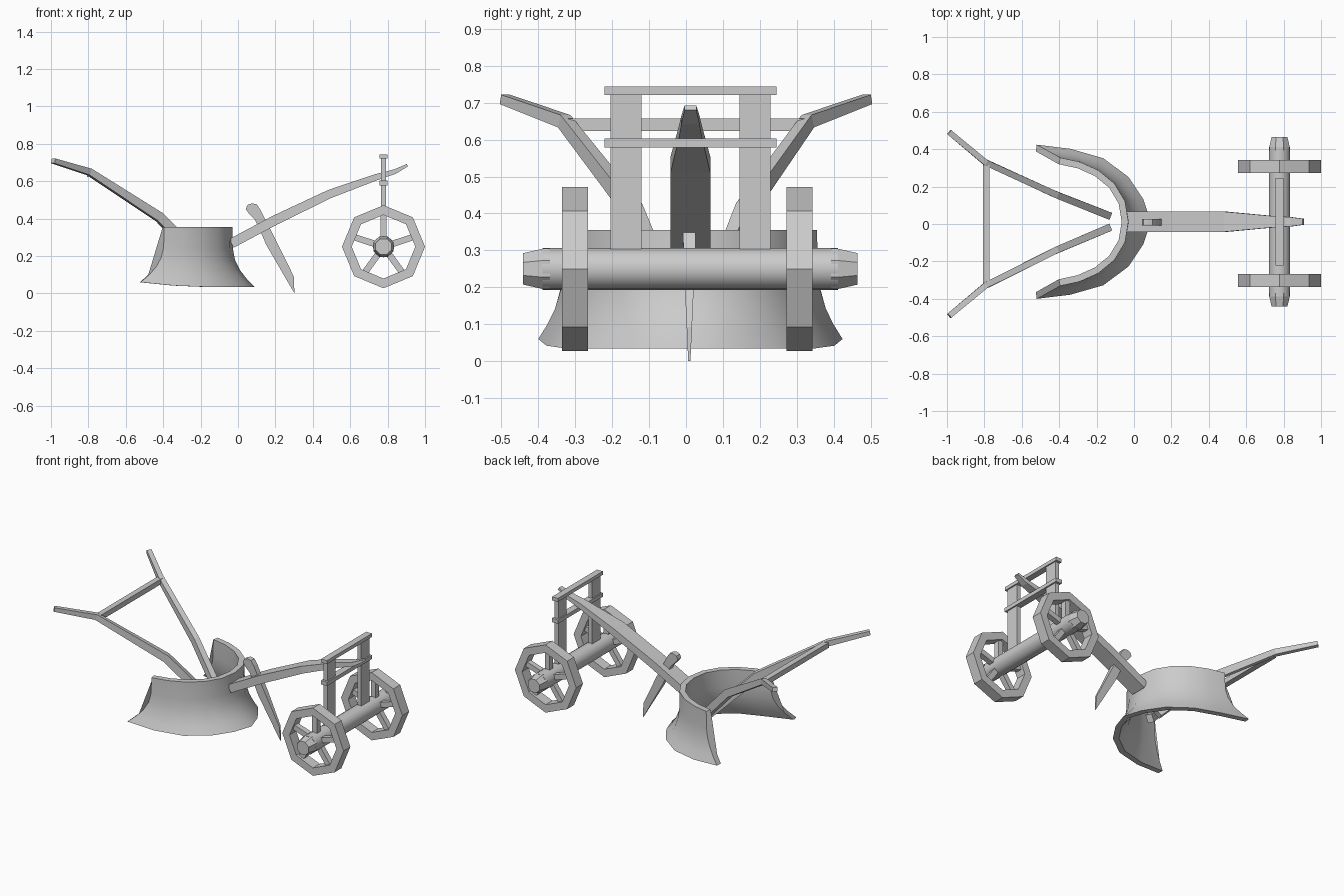
import bpy, bmesh, math
from mathutils import Vector, Matrix

if "Cube" in bpy.data.objects:
    bpy.data.objects.remove(bpy.data.objects["Cube"])

CY = 0.012            # centre line of the plough body
AX, AZ = 0.778, 0.25  # axle position


def make(name, verts, faces, smooth=None):
    me = bpy.data.meshes.new(name)
    me.from_pydata([tuple(v) for v in verts], [], faces)
    bm = bmesh.new()
    bm.from_mesh(me)
    bmesh.ops.recalc_face_normals(bm, faces=bm.faces)
    bm.to_mesh(me)
    bm.free()
    ob = bpy.data.objects.new(name, me)
    bpy.context.collection.objects.link(ob)
    if smooth:
        bpy.context.view_layer.objects.active = ob
        ob.select_set(True)
        bpy.ops.object.shade_smooth_by_angle(angle=math.radians(smooth))
        ob.select_set(False)
    return ob


def loft(name, rings, smooth=None):
    n = len(rings[0])
    verts = [v for r in rings for v in r]
    faces = [(k*n+i, k*n+(i+1) % n, (k+1)*n+(i+1) % n, (k+1)*n+i)
             for k in range(len(rings)-1) for i in range(n)]
    faces += [tuple(range(n)), tuple(range((len(rings)-1)*n, len(rings)*n))]
    return make(name, verts, faces, smooth)


def bar(name, path):
    """Rectangular bar along points given as (x, y, z, width, height)."""
    pts = [Vector(p[:3]) for p in path]
    rings = []
    for i, p in enumerate(pts):
        d = Vector()
        if i > 0:
            d += (p - pts[i-1]).normalized()
        if i < len(pts)-1:
            d += (pts[i+1] - p).normalized()
        d.normalize()
        side = d.cross(Vector((0, 0, 1))).normalized()
        up = side.cross(d)
        w, h = path[i][3]/2, path[i][4]/2
        rings.append([p+side*a*w+up*b*h for a, b in ((1, 1), (-1, 1), (-1, -1), (1, -1))])
    return loft(name, rings)


def box(name, x0, x1, y0, y1, z0, z1):
    return loft(name, [[(x0, y0, z), (x1, y0, z), (x1, y1, z), (x0, y1, z)] for z in (z0, z1)])


def circle(r, y, n, turn=0.0):
    return [(AX+r*math.cos(turn+2*math.pi*i/n), y, AZ+r*math.sin(turn+2*math.pi*i/n))
            for i in range(n)]


# axle with tapered faceted ends
loft("axle", [circle(0.057, CY+s*0.4, 16) for s in (-1, 1)], 30)
for s, side in ((-1, "front"), (1, "rear")):
    loft(f"axle_end_{side}",
         [circle(r, CY+s*y, 8, math.pi/8) for r, y in ((0.059, 0.38), (0.059, 0.4), (0.046, 0.453))])

# wheels: octagonal rims and five spokes
for s, side in ((-1, "front"), (1, "rear")):
    yc = 0.003 + s*0.304
    n = 8
    rings = [circle(r, yc+d, n) for r, d in
             ((0.222, -0.035), (0.222, 0.035), (0.17, 0.035), (0.17, -0.035))]
    faces = [(k*n+i, k*n+(i+1) % n, (k+1) % 4*n+(i+1) % n, (k+1) % 4*n+i)
             for k in range(4) for i in range(n)]
    make(f"wheel_rim_{side}", [v for r in rings for v in r], faces)
    for k in range(5):
        spoke = box(f"spoke_{side}_{k+1}", 0.04, 0.175, -0.018, 0.018, -0.017, 0.017)
        spoke.data.transform(Matrix.Translation((AX, yc, AZ)) @
                             Matrix.Rotation(-math.radians(90+72*k), 4, 'Y'))

# beam support frame on the axle
for s, side in ((-1, "front"), (1, "rear")):
    yc = CY + s*0.175
    box(f"frame_post_{side}", 0.764, 0.791, yc-0.042, yc+0.042, 0.28, 0.722)
box("frame_top_rail", 0.757, 0.799, CY-0.233, CY+0.233, 0.721, 0.744)
box("frame_lower_rail", 0.756, 0.8, CY-0.233, CY+0.233, 0.578, 0.603)

# curved draft beam
bar("beam", [(-0.035, CY, 0.268, 0.108, 0.052), (0.2, CY, 0.393, 0.108, 0.052),
             (0.49, CY, 0.532, 0.108, 0.046), (0.74, CY, 0.622, 0.062, 0.034),
             (0.84, CY, 0.652, 0.05, 0.025), (0.905, CY, 0.686, 0.032, 0.014)])

# coulter knife: thick shank narrowing to a thin blade
outline = [(0.042, 0.45), (0.05, 0.473), (0.075, 0.482), (0.1, 0.477), (0.12, 0.447),
           (0.2, 0.29), (0.298, 0.092), (0.302, 0.0), (0.15, 0.262), (0.115, 0.345),
           (0.09, 0.395), (0.058, 0.428)]
loft("coulter", [[(x, CY-0.003+s*min(0.018, 0.003+0.045*z), z) for x, z in outline] for s in (-1, 1)])

# double mouldboard: horseshoe rim flaring out toward the bottom
top = [(-0.03, 0), (-0.048, 0.11), (-0.105, 0.205), (-0.19, 0.275), (-0.29, 0.32), (-0.395, 0.343)]
low = [(0.09, 0), (0.05, 0.12), (-0.03, 0.24), (-0.165, 0.34), (-0.34, 0.39), (-0.52, 0.412)]
bottom_z = [0.035, 0.035, 0.035, 0.035, 0.042, 0.06]
columns = [(i, -1) for i in range(5, 0, -1)] + [(i, 1) for i in range(6)]
levels = [(0, 0), (0.36, 0.02), (0.55, 0.12), (0.72, 0.34), (0.86, 0.63), (1, 1)]


def surface(i, s, f, w, inset):
    def curve(pts):
        a, b = Vector(pts[max(i-1, 0)]), Vector(pts[min(i+1, 5)])
        d = (b - a).normalized() if i else Vector((0, 1))
        return Vector(pts[i]) + inset*Vector((-d.y, d.x))
    p = curve(top).lerp(curve(low), w)
    return (p.x, CY+s*p.y, 0.355+(bottom_z[i]-0.355)*f)


outer = [[surface(i, s, f, w, 0) for f, w in levels] for i, s in columns]
inner = [[surface(i, s, f, w, 0.036) for f, w in levels] for i, s in columns]
loft("mouldboard", [o + n[::-1] for o, n in zip(outer, inner)], 35)

# handles and cross bar
for s, side in ((-1, "front"), (1, "rear")):
    bar(f"handle_{side}", [(-0.14, s*0.035+CY, 0.12, 0.04, 0.05), (-0.42, s*0.15+0.008, 0.408, 0.036, 0.05),
                           (-0.795, s*0.33, 0.65, 0.032, 0.036), (-0.988, s*0.491, 0.709, 0.03, 0.026)])
box("handle_cross_bar", -0.808, -0.772, -0.325, 0.325, 0.623, 0.657)
